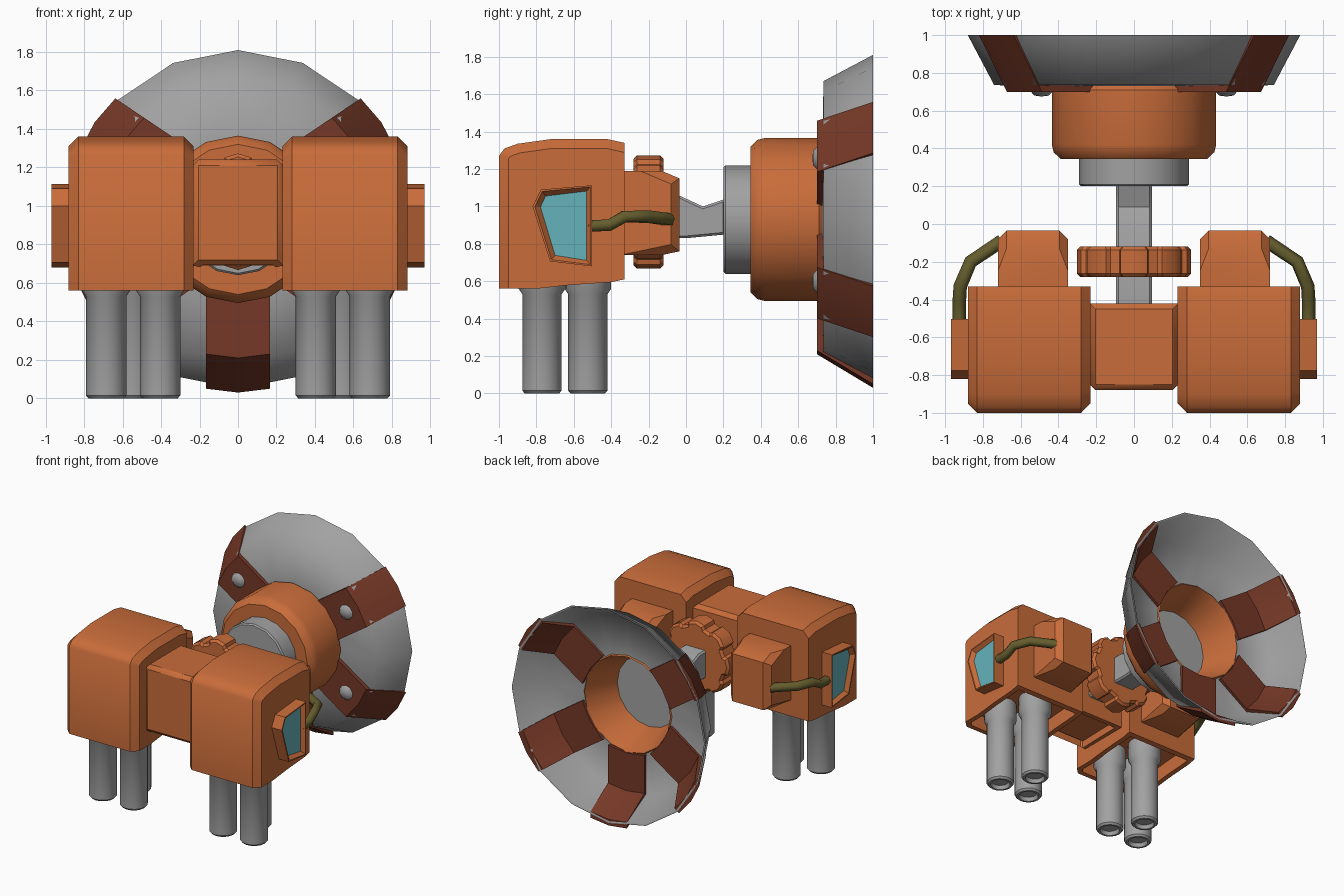
import bpy, bmesh, math
from mathutils import Vector

if "Cube" in bpy.data.objects:
    bpy.data.objects.remove(bpy.data.objects["Cube"])

def mat(name, rgb):
    m = bpy.data.materials.new(name)
    m.diffuse_color = (*rgb, 1)
    m.use_nodes = True
    m.node_tree.nodes["Principled BSDF"].inputs["Base Color"].default_value = m.diffuse_color
    return m

ORANGE = mat("orange paint", (0.58, 0.15, 0.042))
GREY = mat("grey metal", (0.36, 0.36, 0.36))
BROWN = mat("rust brown", (0.18, 0.04, 0.02))
TEAL = mat("teal glass", (0.13, 0.45, 0.50))
OLIVE = mat("olive cable", (0.13, 0.11, 0.027))
CZ = 0.93  # height of the dish axis

def finish(bm, name, mats, angle=40):
    bmesh.ops.remove_doubles(bm, verts=bm.verts, dist=1e-5)
    bmesh.ops.recalc_face_normals(bm, faces=bm.faces)
    me = bpy.data.meshes.new(name)
    bm.to_mesh(me)
    bm.free()
    for m in mats:
        me.materials.append(m)
    ob = bpy.data.objects.new(name, me)
    bpy.context.collection.objects.link(ob)
    bpy.ops.object.select_all(action='DESELECT')
    ob.select_set(True)
    bpy.context.view_layer.objects.active = ob
    bpy.ops.object.shade_smooth_by_angle(angle=math.radians(angle))
    return ob

def prism(profile, x0, x1):
    """Side outline of (y, z) points extruded from x0 to x1."""
    bm = bmesh.new()
    f = bm.faces.new([bm.verts.new((x0, y, z)) for y, z in profile])
    r = bmesh.ops.extrude_face_region(bm, geom=[f])
    bmesh.ops.translate(bm, vec=(x1 - x0, 0, 0),
                        verts=[v for v in r["geom"] if isinstance(v, bmesh.types.BMVert)])
    bmesh.ops.recalc_face_normals(bm, faces=bm.faces)
    return bm

def bevel(bm, offset, rule):
    edges = [e for e in bm.edges if rule((e.verts[0].co + e.verts[1].co) / 2, e)]
    bmesh.ops.bevel(bm, geom=edges, offset=offset, segments=1, affect='EDGES')
    bm.normal_update()

def is_cap_edge(e):
    return abs(e.verts[0].co.x - e.verts[1].co.x) < 1e-4

def hollow_bottom(bm, wall, depth):
    """Open the underside as a shallow recess with a rim."""
    bm.normal_update()
    low = [f for f in bm.faces if f.normal.z < -0.7]
    bmesh.ops.inset_region(bm, faces=low, thickness=wall, use_even_offset=True)
    r = bmesh.ops.extrude_face_region(bm, geom=low)
    bmesh.ops.translate(bm, vec=(0, 0, depth),
                        verts=[v for v in r["geom"] if isinstance(v, bmesh.types.BMVert)])
    bmesh.ops.delete(bm, geom=[f for f in low if f.is_valid], context='FACES_ONLY')

def lathe(name, profile, m, n=16, axis='Y', centre=(0, 0, 0), closed=True, angle=40):
    """Revolve (radius, height) points about the Y or Z axis."""
    bm = bmesh.new()
    rings = []
    for i in range(n):
        a = 2 * math.pi * i / n
        ring = []
        for r, h in profile:
            p = (r * math.sin(a), h, r * math.cos(a)) if axis == 'Y' else (r * math.sin(a), r * math.cos(a), h)
            ring.append(bm.verts.new(Vector(p) + Vector(centre)))
        rings.append(ring)
    k = len(profile)
    for i in range(n):
        a, b = rings[i], rings[(i + 1) % n]
        for j in range(k if closed else k - 1):
            bm.faces.new((a[j], a[(j + 1) % k], b[(j + 1) % k], b[j]))
    bmesh.ops.dissolve_degenerate(bm, dist=1e-5, edges=bm.edges)
    return finish(bm, name, [m], angle)

POD = [(-1, .56), (-1, 1.27), (-.97, 1.31), (-.9, 1.335), (-.72, 1.36), (-.42, 1.36),
       (-.33, 1.34), (-.33, .61), (-.4, .595), (-.62, .58), (-.8, .56)]
BACK_BOX = [(-.36, .74), (-.36, 1.19), (-.13, 1.19), (-.035, 1.15), (-.035, .76), (-.13, .74)]
WINDOW = [(-.775, 1.09), (-.503, 1.113), (-.503, .68), (-.727, .706), (-.82, 1.0)]
LEG = [(0, .70), (.125, .70), (.125, .56), (.105, .53), (.105, .015), (.092, 0),
       (.075, 0), (.065, .03), (0, .03)]

for side, s in (("right", 1), ("left", -1)):
    # hollow side pod
    bm = prism(POD, s * .23, s * .88)
    bevel(bm, .05, lambda c, e: is_cap_edge(e) and c.z > .62 and c.y < -.36)
    hollow_bottom(bm, .04, .12)
    finish(bm, side + "_pod", [ORANGE])

    # box behind the pod
    bm = prism(BACK_BOX, s * .35, s * .72)
    bevel(bm, .045, lambda c, e: is_cap_edge(e) and c.y > -.12)
    finish(bm, side + "_back_box", [ORANGE])

    # window with recessed glass
    bm = prism(WINDOW, s * .86, s * .97)
    bm.normal_update()
    glass = [f for f in bm.faces if f.normal.x * s > .9]
    bmesh.ops.inset_region(bm, faces=glass, thickness=.012, depth=0)
    bmesh.ops.inset_region(bm, faces=glass, thickness=.03, depth=-.03)
    for f in glass:
        f.material_index = 1
    finish(bm, side + "_window", [ORANGE, TEAL], 25)

    # three tube legs
    for i, (x, y) in enumerate(((.405, -.77), (.685, -.77), (.545, -.525))):
        lathe(f"{side}_leg_{i + 1}", LEG, GREY, 16, 'Z', (s * x, y, 0), closed=False)

    # cable from window to back box
    cu = bpy.data.curves.new(side + "_cable", 'CURVE')
    cu.dimensions = '3D'
    cu.bevel_depth = .036
    cu.bevel_resolution = 1
    cu.use_fill_caps = True
    sp = cu.splines.new('POLY')
    path = [(.925, -.52, .895), (.925, -.41, .9), (.92, -.33, .945), (.865, -.2, .945), (.7, -.09, .93)]
    sp.points.add(len(path) - 1)
    for p, (x, y, z) in zip(sp.points, path):
        p.co = (s * x, y, z, 1)
    cu.materials.append(OLIVE)
    bpy.context.collection.objects.link(bpy.data.objects.new(side + "_cable", cu))

# middle block between the pods
bm = prism([(-.88, .69), (-.88, 1.24), (-.42, 1.24), (-.42, .69)], -.235, .235)
bevel(bm, .03, lambda c, e: c.y < -.8 or c.z > 1.2)
hollow_bottom(bm, .04, .06)
finish(bm, "middle_block", [ORANGE])

# shaft to the dish
bm = prism([(-.45, .84), (-.45, 1.06), (-.04, 1.06), (.09, 1.0), (.21, 1.04), (.21, .85),
            (0, .83)], -.095, .095)
bevel(bm, .012, lambda c, e: is_cap_edge(e))
finish(bm, "shaft", [GREY])

# toothed disc around the shaft
bm = bmesh.new()
ring = []
for i in range(8):
    for da, r in ((-14, .29), (0, .303), (14, .29), (17, .265), (28, .265)):
        a = math.radians(i * 45 + da)
        ring.append(bm.verts.new((r * math.sin(a), -.28, .97 + r * math.cos(a))))
f = bm.faces.new(ring)
r = bmesh.ops.extrude_face_region(bm, geom=[f])
bmesh.ops.translate(bm, vec=(0, .16, 0), verts=[v for v in r["geom"] if isinstance(v, bmesh.types.BMVert)])
bmesh.ops.recalc_face_normals(bm, faces=bm.faces)
rims = [e for e in bm.edges if abs(e.verts[0].co.y - e.verts[1].co.y) < 1e-4]
bmesh.ops.bevel(bm, geom=rims, offset=.018, segments=1, affect='EDGES')
finish(bm, "toothed_disc", [ORANGE], 35)

# hub, drum and dish
lathe("hub", [(0, .2), (.28, .2), (.29, .21), (.29, .48), (0, .48)], GREY, 16, 'Y', (0, 0, CZ), False)
lathe("drum", [(.27, .345), (.39, .345), (.425, .38), (.435, .42), (.435, .71), (.39, .76), (.28, .46)],
      ORANGE, 16, 'Y', (0, 0, CZ))
lathe("dish", [(.39, .73), (.74, .735), (.88, 1.0), (.865, 1.0), (.725, .755), (.39, .75)],
      GREY, 16, 'Y', (0, 0, CZ), angle=65)

# bent straps across the dish, with rivets
STRAP = [(.39, .70), (.72, .70), (.90, 1.0), (.85, 1.0), (.70, .775), (.39, .775)]
for i, deg in enumerate((34, 146, -34, 214, -90)):
    a = math.radians(deg)
    out = Vector((math.cos(a), 0, math.sin(a)))
    across = Vector((-math.sin(a), 0, math.cos(a)))
    bm = bmesh.new()
    cols = []
    for w, drop in ((-.165, .02), (0, 0), (.165, .02)):
        cols.append([bm.verts.new(out * (r - drop) + across * w + Vector((0, y, CZ))) for r, y in STRAP])
    for c, d in zip(cols, cols[1:]):
        for j in range(6):
            bm.faces.new((c[j], c[(j + 1) % 6], d[(j + 1) % 6], d[j]))
    for c in (cols[0], cols[-1]):
        bm.faces.new((c[0], c[1], c[4], c[5]))
        bm.faces.new((c[1], c[2], c[3], c[4]))
    finish(bm, f"strap_{i + 1}", [BROWN])
    if deg != -90:
        p = out * .59 + Vector((0, 0, CZ))
        lathe(f"rivet_{i + 1}", [(0, .675), (.04, .68), (.065, .705), (.065, .72), (0, .72)],
              GREY, 10, 'Y', p, False)
